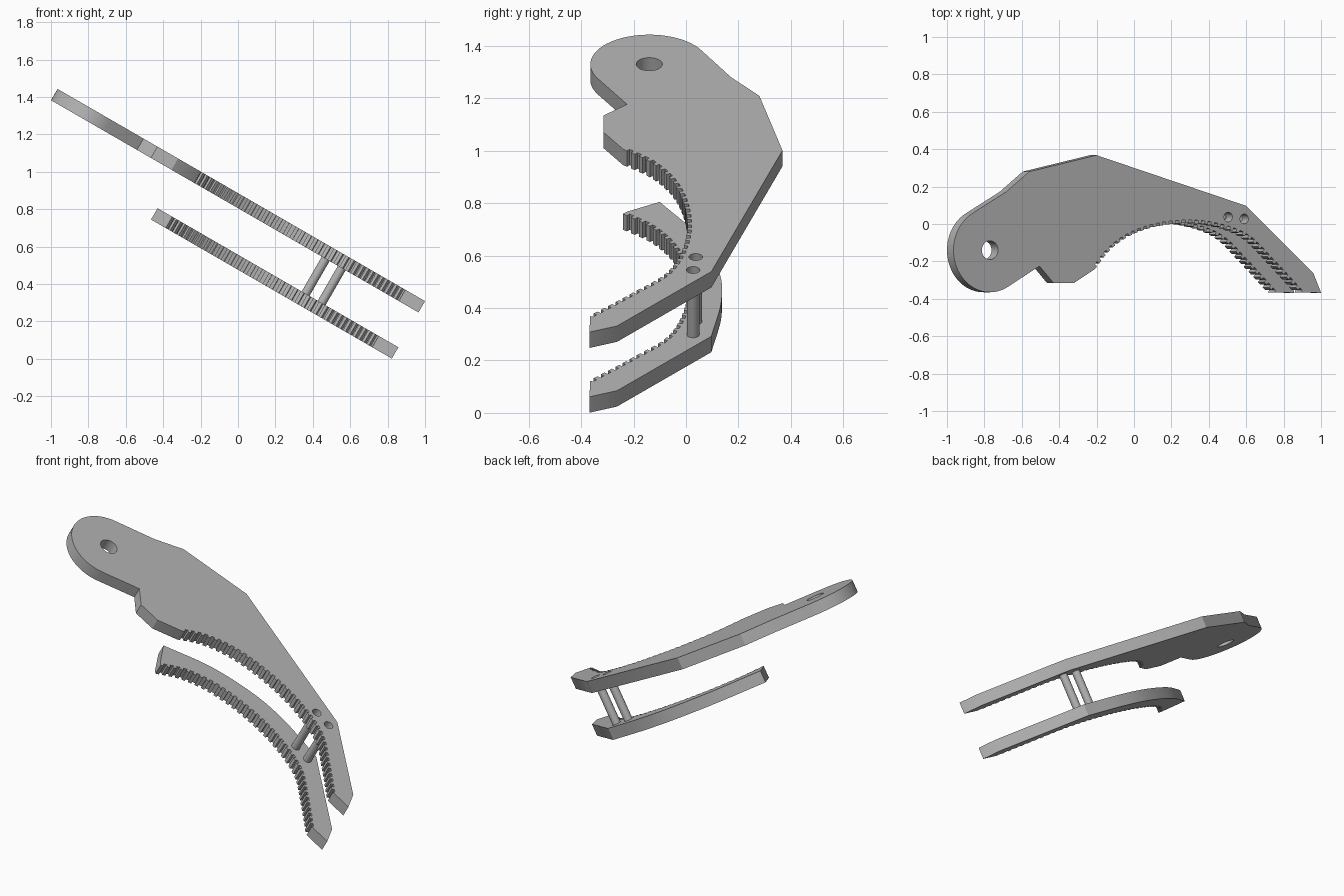
import bpy
import bmesh
from math import sin, cos, pi, radians
from mathutils import Vector
from mathutils.geometry import interpolate_bezier

if "Cube" in bpy.data.objects:
    bpy.data.objects.remove(bpy.data.objects["Cube"])

TILT = pi / 6
HALF = 0.035          # half the plate thickness
UPPER, LOWER = 0.732, 0.447   # plate mid heights along the tilted axis

grey = bpy.data.materials.new("plain_grey")
grey.use_nodes = True
color = (0.45, 0.45, 0.45, 1)
grey.diffuse_color = color
grey.node_tree.nodes["Principled BSDF"].inputs["Base Color"].default_value = color


def smooth_path(points, steps=16):
    """Smooth curve through the points."""
    pts = [Vector(p) for p in points]
    ext = [2 * pts[0] - pts[1]] + pts + [2 * pts[-1] - pts[-2]]
    out = []
    for a, b, c, d in zip(ext, ext[1:], ext[2:], ext[3:]):
        out += interpolate_bezier(b, b + (c - a) / 6, c - (d - b) / 6, c, steps)[:-1]
    return [Vector(p[:2]) for p in out] + [pts[-1]]


def toothed(path, pitch, depth):
    """Square teeth along a path."""
    lengths = [0]
    for a, b in zip(path, path[1:]):
        lengths.append(lengths[-1] + (b - a).length)
    count = 2 * round(lengths[-1] / pitch)
    stations, i = [], 0
    for k in range(count + 1):
        s = lengths[-1] * k / count
        while i < len(path) - 2 and lengths[i + 1] < s:
            i += 1
        t = (s - lengths[i]) / (lengths[i + 1] - lengths[i])
        direction = (path[i + 1] - path[i]).normalized()
        stations.append((path[i].lerp(path[i + 1], t), Vector((-direction.y, direction.x))))
    out = []
    for k in range(count):
        side = depth / 2 if k % 2 else -depth / 2
        out += [p + n * side for p, n in stations[k:k + 2]]
    return out


def arc(center, radius, start, end, steps=32):
    angles = [radians(start + (end - start) * k / steps) for k in range(steps + 1)]
    return [(center[0] + radius * cos(a), center[1] + radius * sin(a)) for a in angles]


def finish(obj, height):
    obj.rotation_euler = (0, TILT, 0)
    obj.data.materials.clear()
    obj.data.materials.append(grey)
    bpy.ops.object.select_all(action='DESELECT')
    obj.select_set(True)
    bpy.context.view_layer.objects.active = obj
    bpy.ops.object.shade_smooth_by_angle(angle=radians(25))


def plate(name, outline, holes, height):
    """Flat plate with round holes, extruded from a profile."""
    curve = bpy.data.curves.new(name, 'CURVE')
    curve.dimensions = '2D'
    curve.fill_mode = 'BOTH'
    curve.extrude = HALF
    for loop in [outline] + holes:
        spline = curve.splines.new('POLY')
        spline.points.add(len(loop) - 1)
        for point, p in zip(spline.points, loop):
            point.co = (p[0], p[1], 0, 1)
        spline.use_cyclic_u = True
    temp = bpy.data.objects.new(name + "_profile", curve)
    bpy.context.collection.objects.link(temp)
    mesh = bpy.data.meshes.new_from_object(temp.evaluated_get(bpy.context.evaluated_depsgraph_get()))
    bpy.data.objects.remove(temp)
    bm = bmesh.new()
    bm.from_mesh(mesh)
    bmesh.ops.remove_doubles(bm, verts=bm.verts, dist=0.0005)
    bmesh.ops.recalc_face_normals(bm, faces=bm.faces)
    bmesh.ops.translate(bm, verts=bm.verts, vec=(0, 0, height))
    bm.to_mesh(mesh)
    bm.free()
    obj = bpy.data.objects.new(name, mesh)
    bpy.context.collection.objects.link(obj)
    finish(obj, height)


# Shared toothed inner edge, from rear end to tip
inner = toothed(smooth_path([(-0.69, -0.235), (-0.58, -0.12), (-0.42, -0.035), (-0.21, 0.008),
                             (0.02, 0.005), (0.25, -0.06), (0.42, -0.2), (0.59, -0.36)]), 0.04, 0.016)
tip = [(0.59, -0.366), (0.712, -0.368), (0.665, -0.263), (0.25, 0.097)]
pivot = (-1.332, -0.14)
pins = [(0.139, 0.037), (0.238, 0.027)]

# Upper plate with rounded pivot end
back = [(-0.674, 0.368), (-1.09, 0.28), (-1.232, 0.172)]
notch = [(-1.026, -0.225), (-0.94, -0.315), (-0.813, -0.315)]
holes = [arc(pivot, 0.05, 0, 345, 23)] + [arc(p, 0.026, 0, 345, 23) for p in pins]
plate("upper_jaw_plate", inner + tip + back + arc(pivot, 0.225, 118, 299) + notch, holes, UPPER)

# Lower plate with curved back
spine = smooth_path([(0.25, 0.097), (-0.02, 0.135), (-0.25, 0.125), (-0.52, 0.045), (-0.775, -0.1)])
plate("lower_jaw_plate", inner + tip[:-1] + spine + [(-0.7, -0.225)], [], LOWER)

# Pins joining the plates
for name, (x, y) in zip(("rear_pin", "front_pin"), pins):
    mesh = bpy.data.meshes.new(name)
    bm = bmesh.new()
    low, high = LOWER, UPPER - HALF
    bmesh.ops.create_cone(bm, cap_ends=True, segments=24, radius1=0.024, radius2=0.024, depth=high - low)
    bmesh.ops.translate(bm, verts=bm.verts, vec=(x, y, (low + high) / 2))
    bm.to_mesh(mesh)
    bm.free()
    obj = bpy.data.objects.new(name, mesh)
    bpy.context.collection.objects.link(obj)
    finish(obj, 0)
